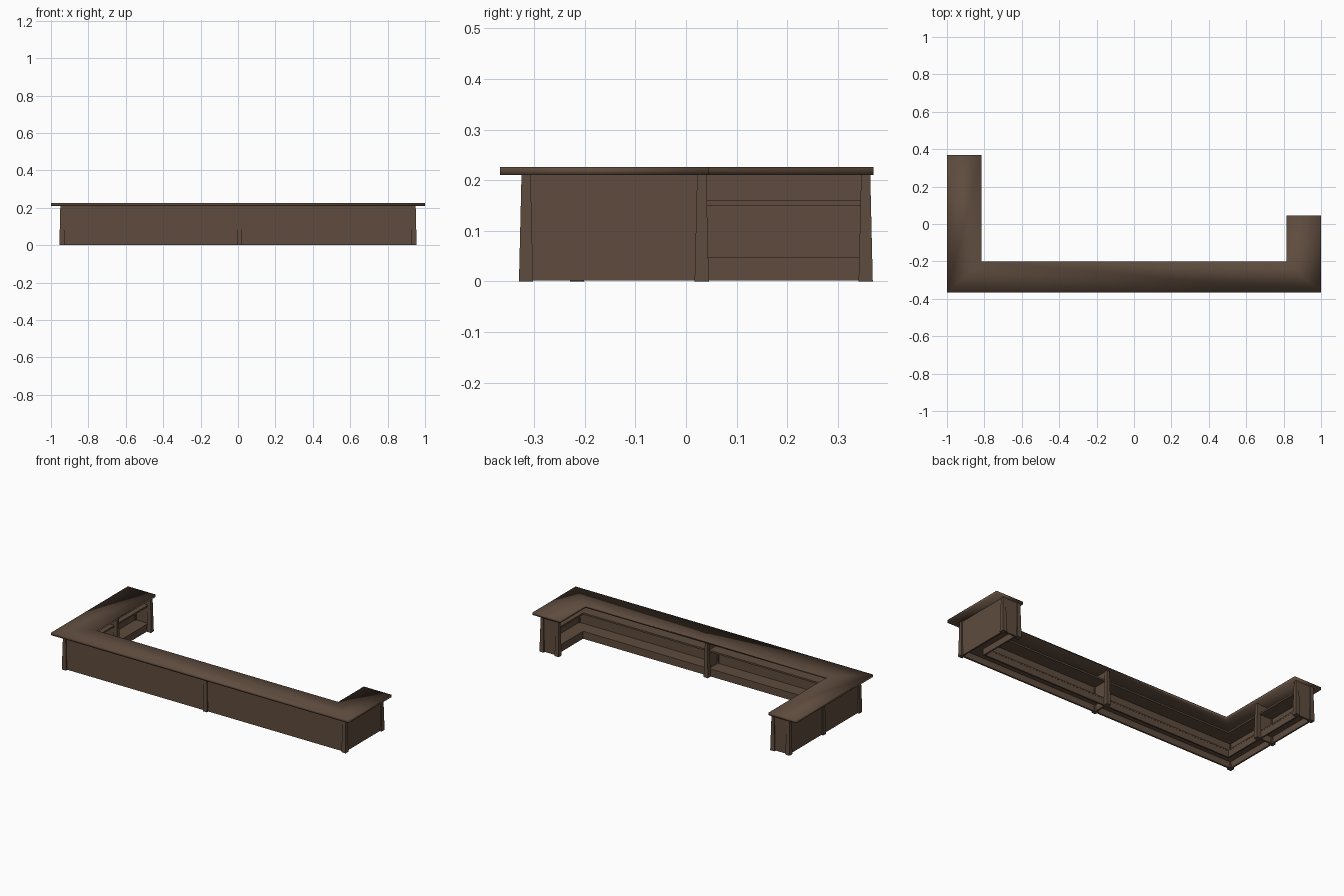
import bpy, bmesh

if "Cube" in bpy.data.objects:
    bpy.data.objects.remove(bpy.data.objects["Cube"])

wood = bpy.data.materials.new("dark_brown_wood")
wood.diffuse_color = (0.112, 0.071, 0.048, 1)
wood.use_nodes = True
wood.node_tree.nodes["Principled BSDF"].inputs["Base Color"].default_value = wood.diffuse_color


def finish(name, bm, smooth=False):
    bmesh.ops.recalc_face_normals(bm, faces=bm.faces)
    me = bpy.data.meshes.new(name)
    bm.to_mesh(me)
    bm.free()
    me.materials.append(wood)
    for p in me.polygons:
        p.use_smooth = smooth
    ob = bpy.data.objects.new(name, me)
    bpy.context.collection.objects.link(ob)
    return ob


def u_run(name, outer, inner, tips, z0, z1, smooth=False):
    """U-shaped slab: outer/inner = (half x, front y), tips = (left y, right y)."""
    bm = bmesh.new()

    def line(e, z):
        x, y = e
        return [bm.verts.new((a, b, z)) for a, b in
                ((-x, tips[0]), (-x, y), (x, y), (x, tips[1]))]
    rings = [line(outer, z0), line(inner, z0), line(inner, z1), line(outer, z1)]
    for k in range(4):
        a, b = rings[k], rings[(k + 1) % 4]
        for i in range(3):
            bm.faces.new((a[i], a[i + 1], b[i + 1], b[i]))
    for i in (0, 3):
        bm.faces.new([r[i] for r in rings])
    return finish(name, bm, smooth)


def box(name, x0, x1, y0, y1, z0, z1):
    bm = bmesh.new()
    bmesh.ops.create_cube(bm, size=1)
    for v in bm.verts:
        v.co = (x1 if v.co.x > 0 else x0, y1 if v.co.y > 0 else y0,
                z1 if v.co.z > 0 else z0)
    return finish(name, bm)


def post(name, x, y, h=0.211):
    # square post tapering towards the top
    bm = bmesh.new()
    bmesh.ops.create_cube(bm, size=1)
    for v in bm.verts:
        w = 0.018 if v.co.z > 0 else 0.028
        v.co = (x + v.co.x * w, y + v.co.y * w, h if v.co.z > 0 else 0)
    return finish(name, bm)


# counter top, softly shaded
u_run("counter_top", (1.0, -0.367), (0.815, -0.2), (0.37, 0.045), 0.21, 0.226, True)

# outer wall, shelves and kick board
tips = (0.355, 0.031)
u_run("outer_wall", (0.945, -0.32), (0.935, -0.31), tips, 0.002, 0.211)
u_run("upper_shelf", (0.94, -0.315), (0.85, -0.225), tips, 0.15, 0.16)
u_run("lower_shelf", (0.94, -0.315), (0.85, -0.225), tips, 0.04, 0.048)
u_run("kick_board", (0.86, -0.235), (0.851, -0.226), tips, 0.002, 0.044)

# end panels and dividers
box("left_end_panel", -0.945, -0.835, 0.35, 0.36, 0.002, 0.211)
box("right_end_panel", 0.835, 0.945, 0.026, 0.036, 0.002, 0.211)
box("centre_divider", 0.003, 0.013, -0.315, -0.215, 0.002, 0.211)
box("left_divider", -0.94, -0.835, 0.026, 0.036, 0.002, 0.211)

# posts
for s, tip in ((-1, 0.355), (1, 0.031)):
    side = "left" if s < 0 else "right"
    post(side + "_corner_post", s * 0.941, -0.316)
    post(side + "_end_outer_post", s * 0.941, tip)
    post(side + "_end_inner_post", s * 0.839, tip)
post("front_middle_post", 0.008, -0.316)
post("front_middle_inner_post", 0.008, -0.215)
post("left_middle_outer_post", -0.941, 0.031)
post("left_middle_inner_post", -0.839, 0.031)
